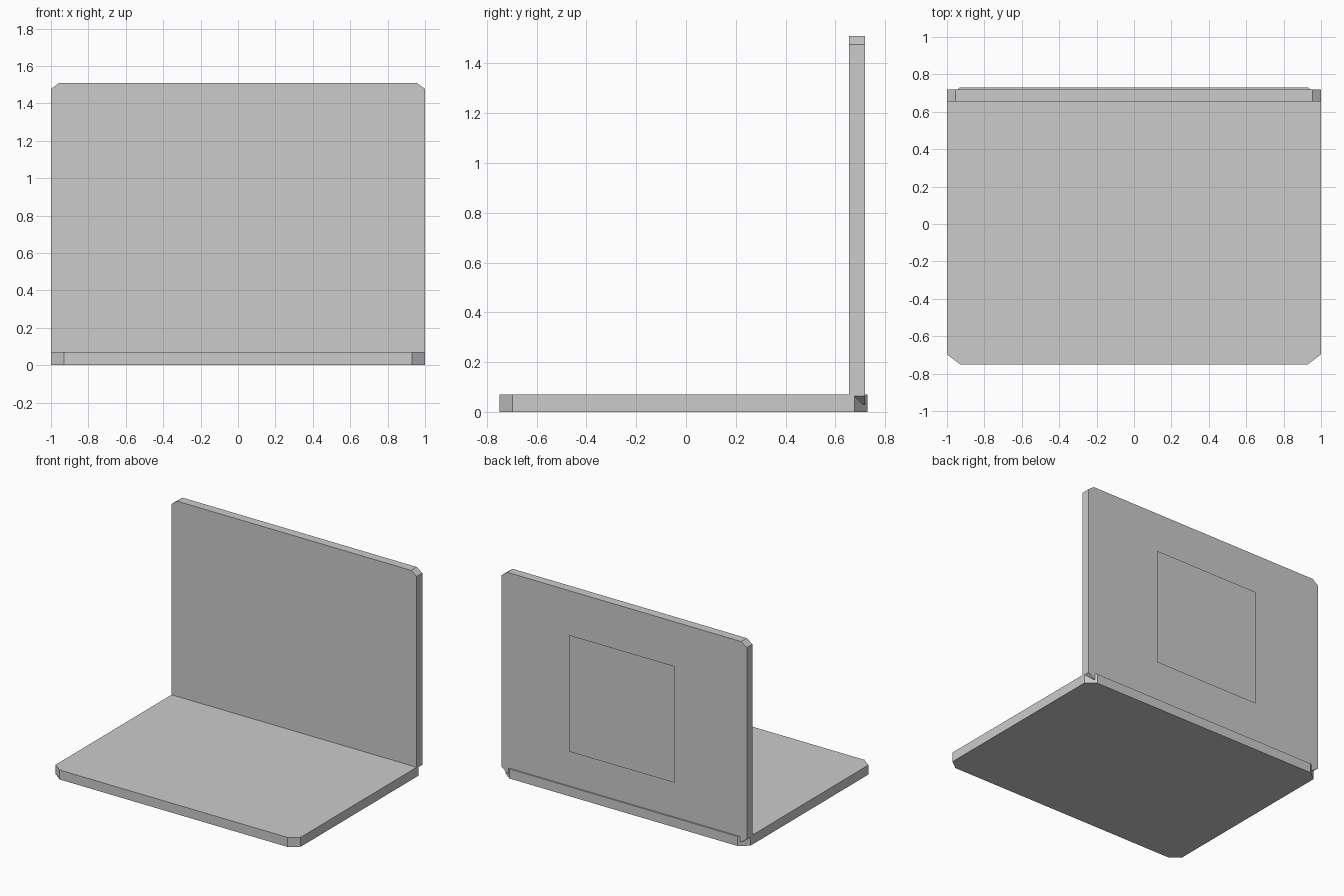
import bpy, bmesh
from mathutils import Vector

if "Cube" in bpy.data.objects:
    bpy.data.objects.remove(bpy.data.objects["Cube"])


def finish(name, bm):
    mesh = bpy.data.meshes.new(name)
    bm.to_mesh(mesh)
    bm.free()
    obj = bpy.data.objects.new(name, mesh)
    bpy.context.collection.objects.link(obj)
    return obj


def chamfered_slab(name, half_w, lo, hi, cut_w, cut_h, place, depth):
    """Rectangle with four cut corners, extruded along the depth vector."""
    outline = [(half_w - cut_w, lo), (half_w, lo + cut_h),
               (half_w, hi - cut_h), (half_w - cut_w, hi)]
    outline += [(-u, v) for u, v in reversed(outline)]
    bm = bmesh.new()
    face = bm.faces.new([bm.verts.new(place(u, v)) for u, v in outline])
    ext = bmesh.ops.extrude_face_region(bm, geom=[face])
    verts = [g for g in ext["geom"] if isinstance(g, bmesh.types.BMVert)]
    bmesh.ops.translate(bm, verts=verts, vec=Vector(depth))
    bmesh.ops.recalc_face_normals(bm, faces=bm.faces)
    return finish(name, bm)


# Keyboard half, lying flat
chamfered_slab("base", 1.0, -0.75, 0.73, 0.07, 0.053,
               lambda u, v: (u, v, 0.0), (0, 0, 0.07))

# Screen half, standing at the back edge and sunk slightly into the base
chamfered_slab("lid", 1.0, 0.03, 1.51, 0.045, 0.033,
               lambda u, v: (u, 0.654, v), (0, 0.066, 0))

# Thin square panel floating just behind the lid
bm = bmesh.new()
corners = [(0.43, 0.34), (-0.43, 0.34), (-0.43, 1.20), (0.43, 1.20)]
panel_face = bm.faces.new([bm.verts.new((x, 0.75, z)) for x, z in corners])
panel_face.normal_update()
if panel_face.normal.y < 0:
    panel_face.normal_flip()
finish("back_panel", bm)
